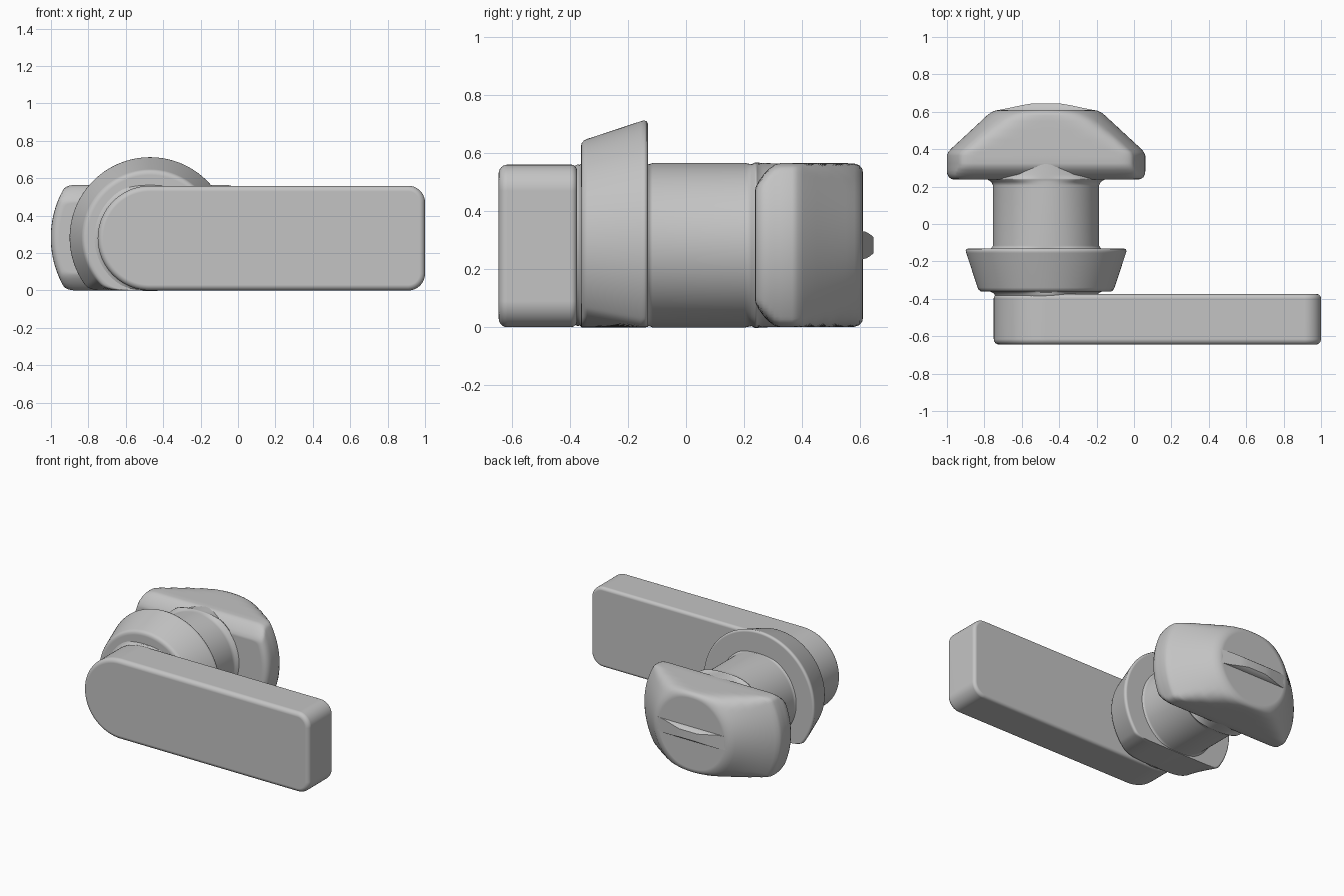
import bpy, bmesh, math

cube = bpy.data.objects.get("Cube")
if cube:
    bpy.data.objects.remove(cube, do_unlink=True)

AX, AZ = -0.47, 0.2825      # turning axis of the knob, parallel to y
NO_CUT = 9

grey = bpy.data.materials.new("plain grey")
grey.use_nodes = True
grey.diffuse_color = (0.55, 0.55, 0.55, 1)
grey.node_tree.nodes["Principled BSDF"].inputs["Base Color"].default_value = (0.55, 0.55, 0.55, 1)


def loft(name, loops, smooth=40):
    """Skin matching closed loops of points and cap both ends."""
    bm = bmesh.new()
    rings = [[bm.verts.new(p) for p in loop] for loop in loops]
    for a, b in zip(rings, rings[1:]):
        for i in range(len(a)):
            bm.faces.new((a[i - 1], a[i], b[i], b[i - 1]))
    bm.faces.new(rings[0])
    bm.faces.new(rings[-1])
    bmesh.ops.recalc_face_normals(bm, faces=bm.faces)
    mesh = bpy.data.meshes.new(name)
    bm.to_mesh(mesh)
    bm.free()
    mesh.materials.append(grey)
    obj = bpy.data.objects.new(name, mesh)
    bpy.context.collection.objects.link(obj)
    bpy.ops.object.select_all(action='DESELECT')
    obj.select_set(True)
    bpy.context.view_layer.objects.active = obj
    bpy.ops.object.shade_smooth_by_angle(angle=math.radians(smooth))
    weighted = obj.modifiers.new("flat face normals", 'WEIGHTED_NORMAL')
    weighted.keep_sharp = True
    return obj


def soft_min(a, b, k=0.05):
    h = max(k - abs(a - b), 0) / k
    return min(a, b) - h * h * k / 4


def cut_circle(y, r, up, down, n=288):
    """Circle round the axis, cut flat above and below with rounded corners."""
    loop = []
    for i in range(n):
        t = math.tau * i / n
        s = math.sin(t)
        limit = (up if s > 0 else down) / max(abs(s), 0.001)
        d = soft_min(r, limit)
        loop.append((AX + d * math.cos(t), y, AZ + d * s))
    return loop


def arm_outline(y, inset):
    """Arm outline: round left end, small round corners on the right."""
    loop = []
    for cx, cz, r, start, sweep, n in ((AX, 0.28, 0.28, 90, 180, 48),
                                       (0.91, 0.09, 0.09, 270, 90, 10),
                                       (0.91, 0.47, 0.09, 0, 90, 10)):
        for i in range(n + 1):
            t = math.radians(start + sweep * i / n)
            loop.append((cx + (r - inset) * math.cos(t), y, cz + (r - inset) * math.sin(t)))
    return loop


# Lever arm with rounded rims
loops = []
for y, r, side in ((-0.645, 0.03, 1), (-0.375, 0.022, -1)):
    rim = []
    for i in range(7):
        t = math.pi / 2 * i / 6
        rim.append(arm_outline(y + side * r * (1 - math.cos(t)), r * (1 - math.sin(t))))
    loops += rim if side > 0 else rim[::-1]
loft("lever_arm", loops)

# Tapered collar, cut flat at the bottom
collar = ((-0.362, 0.335), (-0.36, 0.35), (-0.352, 0.36), (-0.34, 0.366),
          (-0.155, 0.427), (-0.144, 0.43), (-0.135, 0.426), (-0.13, 0.415))
loft("collar", [cut_circle(y, r, NO_CUT, AZ) for y, r in collar], 60)

# Shaft, flared where it meets its neighbours
shaft = ((-0.385, 0.272, 0.33), (-0.372, 0.279, 0.33), (-0.366, 0.288, 0.29),
         (-0.36, 0.302, 0.29), (-0.345, 0.283, 0.33),
         (-0.14, 0.305, 0.29), (-0.128, 0.292, 0.29), (-0.115, 0.283, 0.33),
         (0.205, 0.283, 0.33), (0.225, 0.293, 0.29), (0.237, 0.312, 0.288),
         (0.245, 0.312, 0.288), (0.265, 0.283, 0.33), (0.33, 0.281, 0.33))
loft("shaft", [cut_circle(y, r, h, h) for y, r, h in shaft], 60)

# Mushroom head: cylinder and cone, cut flat above and below
head = ((0.237, 0.485, 0.185), (0.24, 0.505, 0.2), (0.25, 0.52, 0.22),
        (0.268, 0.529, 0.245), (0.288, 0.531, 0.265), (0.305, 0.531, 0.277),
        (0.325, 0.531, 0.2825), (0.365, 0.531, 0.2825), (0.385, 0.523, 0.2825),
        (0.405, 0.505, 0.2825), (0.45, 0.456, 0.2825), (0.5, 0.402, 0.2825),
        (0.55, 0.348, 0.2825), (0.58, 0.316, 0.2825), (0.597, 0.294, 0.2825),
        (0.607, 0.27, 0.2825), (0.61, 0.25, 0.27))
loft("knob_head", [cut_circle(y, r, h, h) for y, r, h in head], 60)

# Low grip ridge on the back of the head
ridge = ((0.606, 0.27, 0.048), (0.62, 0.2, 0.046), (0.636, 0.125, 0.036), (0.645, 0.07, 0.028))
loft("grip_ridge", [[(AX + sx * w, y, AZ + sz * d)
                     for sx, sz in ((-1, -1), (1, -1), (1, 1), (-1, 1))]
                    for y, w, d in ridge])
